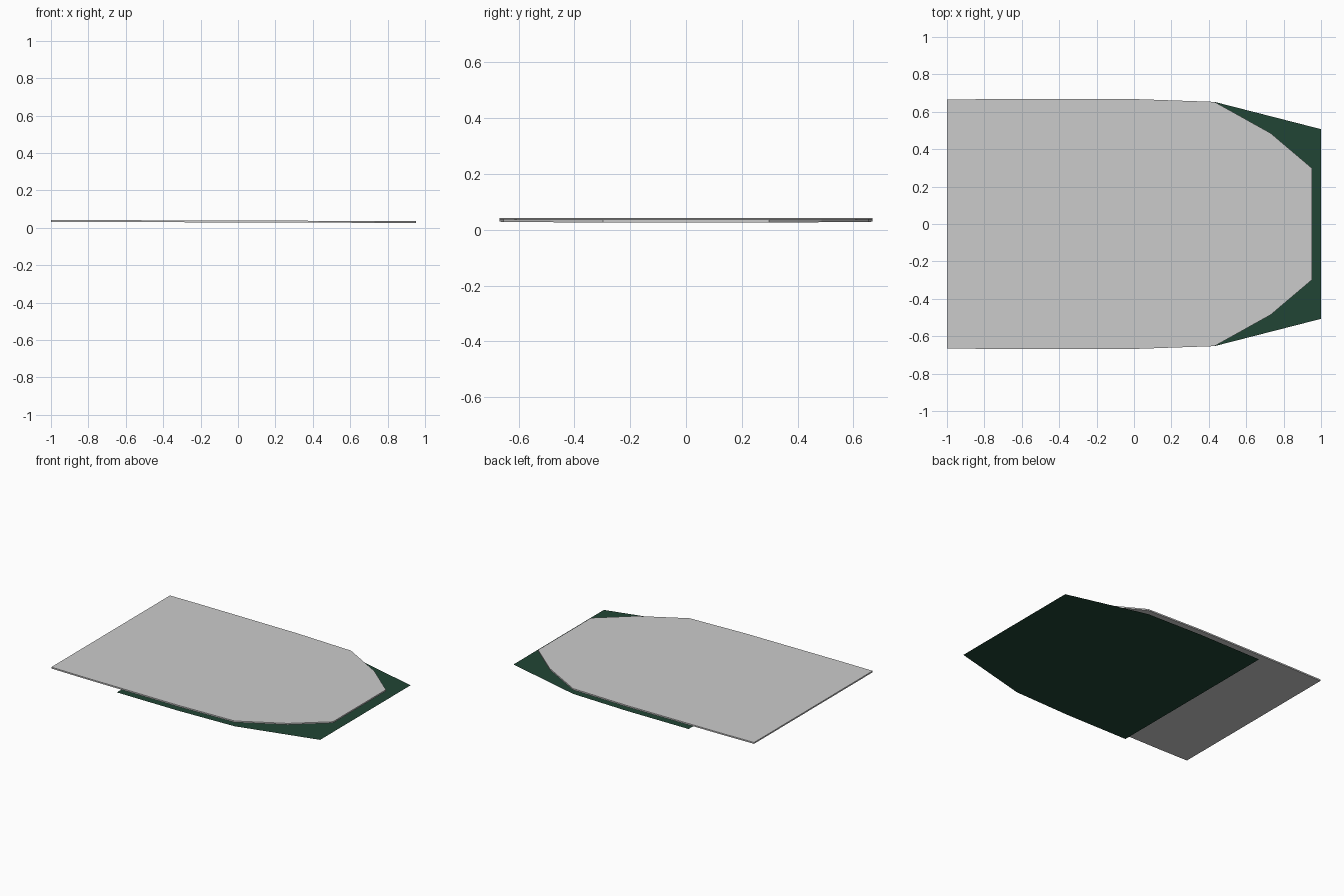
import bpy, bmesh

if "Cube" in bpy.data.objects:
    bpy.data.objects.remove(bpy.data.objects["Cube"])

def mirrored(half):
    # half outline on +y, closed across the x axis
    return half + [(x, -y) for x, y in reversed(half)]

def plate(name, half, z_at, thickness):
    bm = bmesh.new()
    face = bm.faces.new([bm.verts.new((x, y, z_at(x))) for x, y in mirrored(half)])
    face.normal_update()
    if face.normal.z < 0:
        face.normal_flip()
    mesh = bpy.data.meshes.new(name)
    if thickness:
        ext = bmesh.ops.extrude_face_region(bm, geom=[face], use_keep_orig=True)
        for v in ext["geom"]:
            if isinstance(v, bmesh.types.BMVert):
                v.co.z += thickness
        bmesh.ops.recalc_face_normals(bm, faces=bm.faces)
    bm.to_mesh(mesh)
    bm.free()
    obj = bpy.data.objects.new(name, mesh)
    bpy.context.collection.objects.link(obj)
    return obj

# Upper grey slab, tilted very slightly along its length
plate("upper_slab",
      [(-1, 0.665), (-0.77, 0.668), (0, 0.668), (0.43, 0.653), (0.73, 0.486), (0.953, 0.297)],
      lambda x: 0.029 - 0.003 * x, 0.01)

# Thin green sheet lying underneath
sheet = plate("lower_sheet",
              [(-0.486, 0.665), (0, 0.667), (0.43, 0.653), (1, 0.507)],
              lambda x: 0.0, 0)
green = bpy.data.materials.new("dark_green")
green.diffuse_color = (0.015, 0.06, 0.035, 1)
green.use_nodes = True
green.node_tree.nodes["Principled BSDF"].inputs["Base Color"].default_value = green.diffuse_color
sheet.data.materials.append(green)
